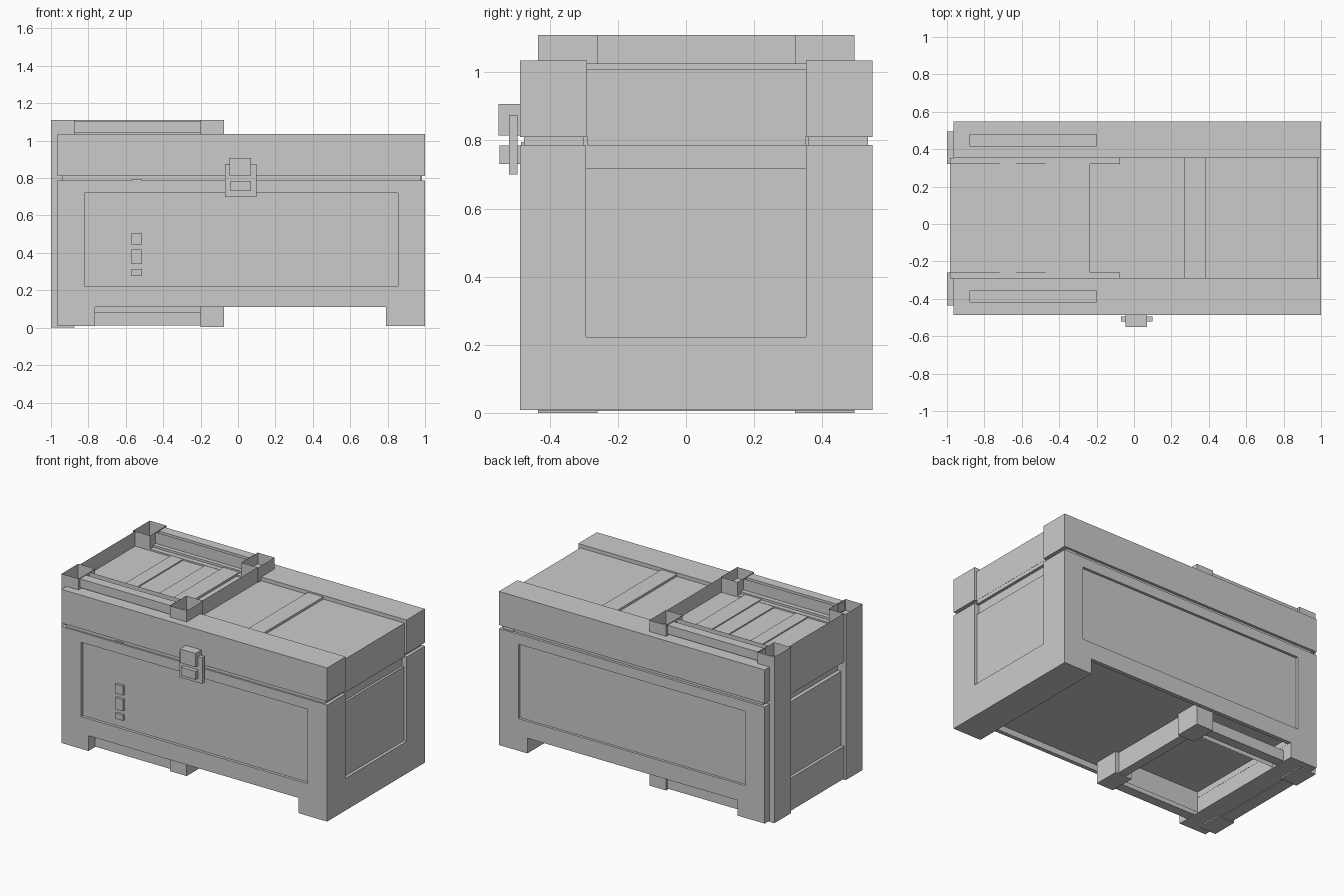
import bpy, bmesh

if "Cube" in bpy.data.objects:
    bpy.data.objects.remove(bpy.data.objects["Cube"])

YC = 0.03  # mid-plane of the chest in y


def mesh_object(name, verts, faces):
    me = bpy.data.meshes.new(name)
    me.from_pydata(verts, [], faces)
    ob = bpy.data.objects.new(name, me)
    bpy.context.collection.objects.link(ob)
    return ob


def box(name, x, y, z, skip=()):
    """Axis-aligned box from ranges; skip may hold 'top' or 'bottom' to leave it open."""
    verts = [(a, b, c) for c in z for a, b in
             ((x[0], y[0]), (x[1], y[0]), (x[1], y[1]), (x[0], y[1]))]
    faces = [(i, (i + 1) % 4, (i + 1) % 4 + 4, i + 4) for i in range(4)]
    if 'bottom' not in skip:
        faces.append((3, 2, 1, 0))
    if 'top' not in skip:
        faces.append((4, 5, 6, 7))
    return mesh_object(name, verts, faces)


def sheet(name, p, q, z):
    """Thin vertical wall between two plan points."""
    return mesh_object(name, [(*p, z[0]), (*q, z[0]), (*q, z[1]), (*p, z[1])], [(0, 1, 2, 3)])


def cut(ob, *ranges):
    """Carve boxes out of an object."""
    for r in ranges:
        c = box("cutter", *r)
        c.hide_render = True
        m = ob.modifiers.new("cut", 'BOOLEAN')
        m.operation, m.solver, m.object = 'DIFFERENCE', 'EXACT', c
        bpy.context.view_layer.objects.active = ob
        bpy.ops.object.modifier_apply(modifier=m.name)
        bpy.data.objects.remove(c, do_unlink=True)


def pair(y):
    """A y range and its mirror about the chest's mid-plane."""
    return (("front", y), ("back", (2 * YC - y[1], 2 * YC - y[0])))


# Chest body with recessed panels, a gap between the feet and a hollowed underside
mid = (-0.293, 0.352)
body = box("chest_body", (-0.965, 1.0), (-0.487, 0.547), (0.008, 0.787))
cut(body,
    ((-0.765, 0.79), (-0.7, 0.7), (-0.1, 0.11)),
    ((-0.764, 0.789), (-0.46, 0.52), (0.05, 0.15)),
    ((-0.82, 0.855), (-0.7, -0.468), (0.223, 0.72)),
    ((-0.82, 0.855), (0.53, 0.7), (0.223, 0.72)),
    ((0.98, 1.2), mid, (0.223, 0.718)),
    ((0.965, 1.2), mid, (0.7179, 0.9)),
    ((-1.2, -0.94), mid, (0.7179, 0.9)))

# Seam between body and lid
box("lid_seam", (-0.939, 0.964), (-0.475, 0.53), (0.77, 0.83))
for side, y in pair((-0.475, -0.3)):
    box(f"lid_seam_end_{side}", (0.9, 0.978), y, (0.77, 0.83))

# Lid with lowered centre and ends
lid = box("lid", (-0.965, 1.0), (-0.487, 0.547), (0.81, 1.035))
cut(lid,
    ((-1.2, 1.2), (-0.29, 0.352), (1.01, 1.2)),
    ((0.985, 1.2), (-0.29, 0.352), (0.7, 1.2)),
    ((-1.2, -0.95), (-0.29, 0.352), (0.7, 1.2)))
box("lid_end_right", (0.9, 0.984), (-0.289, 0.351), (0.785, 0.9))

# Left end bars between the frame posts
box("lid_end_left", (-0.985, -0.9), (-0.289, 0.351), (0.785, 1.0098))
box("end_bottom_bar", (-0.985, -0.9), (-0.289, 0.351), (0.005, 0.223))

# Raised cross bands on the lid
for i, (x, top) in enumerate((((0.27, 0.385), 1.025), ((-0.355, -0.235), 1.025),
                              ((-0.47, -0.355), 1.018), ((-0.72, -0.63), 1.018))):
    box(f"lid_band_{i + 1}", x, (-0.29, 0.352), (1.0, top))

# Carrying frame: hollow posts, rails and feet, mirrored front to back
for side, y in pair((-0.435, -0.26)):
    box(f"end_post_{side}", (-1.0, -0.875), y, (0.0, 1.11), ('top',))
    box(f"top_corner_{side}", (-0.2, -0.075), y, (1.01, 1.11), ('top', 'bottom'))
    box(f"middle_foot_{side}", (-0.2, -0.075), y, (0.005, 0.15))
for side, y in pair((-0.42, -0.355)):
    box(f"top_rail_{side}", (-0.88, -0.2), y, (1.045, 1.104))
    box(f"bottom_rail_{side}", (-0.88, -0.2), y, (0.012, 0.085))
for side, y in pair((-0.32, -0.32)):
    sheet(f"top_rail_web_{side}", (-0.875, y[0]), (-0.2, y[0]), (1.02, 1.11))
    sheet(f"bottom_rail_web_{side}", (-0.875, y[0]), (-0.2, y[0]), (0.012, 0.15))
for side, y in pair((-0.292, -0.26)):
    box(f"frame_flange_{side}", (-0.985, -0.075), y, (1.0, 1.02))

# Thin cross walls joining the frame corners
sheet("end_wall", (-0.985, -0.26), (-0.985, 0.32), (1.0, 1.11))
sheet("middle_wall", (-0.08, -0.26), (-0.08, 0.32), (1.01, 1.11))
box("bottom_cross_bar_middle", (-0.16, -0.1), (-0.26, 0.32), (0.012, 0.15))

# Latch
box("latch_plate", (-0.07, 0.10), (-0.52, -0.495), (0.70, 0.875))
box("latch_top_block", (-0.045, 0.07), (-0.55, -0.486), (0.815, 0.907))
box("latch_bottom_block", (-0.04, 0.07), (-0.547, -0.486), (0.73, 0.785))

# Small indicator tabs on the front panel
for i, z in enumerate(((0.445, 0.507), (0.34, 0.417), (0.276, 0.313))):
    box(f"front_tab_{i + 1}", (-0.57, -0.513), (-0.484, -0.46), z)
box("front_tab_top", (-0.57, -0.513), (-0.484, -0.46), (0.78, 0.795))
